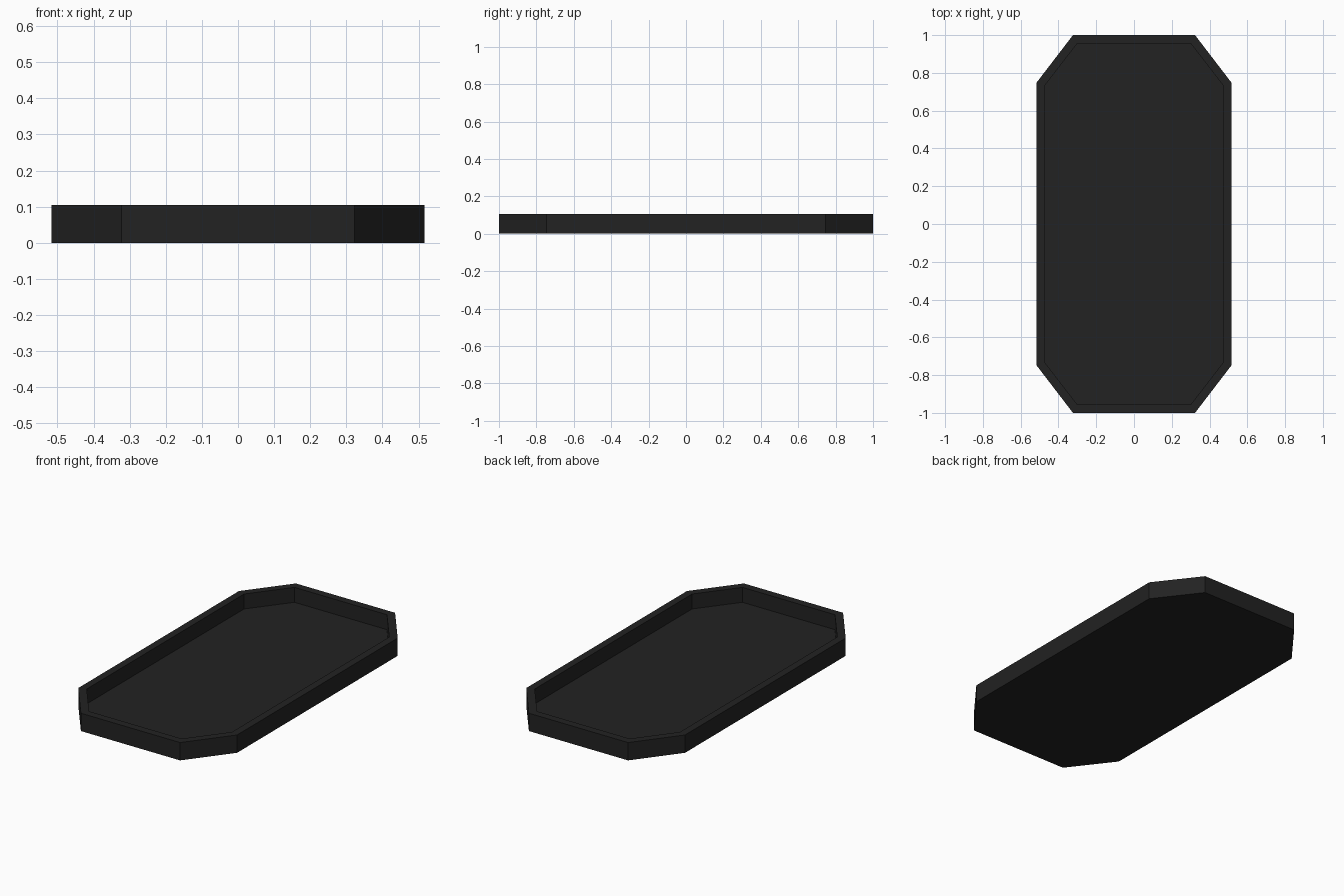
import bpy, bmesh

if "Cube" in bpy.data.objects:
    bpy.data.objects.remove(bpy.data.objects["Cube"])

HEIGHT, FLOOR = 0.105, 0.017


def octagon(w, l, cx, cy):
    """Rectangle of half sizes w, l whose chamfers start at x = cx and y = cy."""
    return [(cx, -l), (w, -cy), (w, cy), (cx, l),
            (-cx, l), (-w, cy), (-w, -cy), (-cx, -l)]


outer = octagon(0.517, 1.0, 0.323, 0.747)
inner = octagon(0.473, 0.955, 0.301, 0.732)

bm = bmesh.new()


def ring(outline, z):
    return [bm.verts.new((x, y, z)) for x, y in outline]


def bridge(a, b):
    n = len(a)
    for i in range(n):
        j = (i + 1) % n
        bm.faces.new((a[i], a[j], b[j], b[i]))


# Outer wall, flat rim, inner wall, then underside and recessed floor
rings = [ring(outer, 0), ring(outer, HEIGHT), ring(inner, HEIGHT), ring(inner, FLOOR)]
for a, b in zip(rings, rings[1:]):
    bridge(a, b)
bm.faces.new(rings[0][::-1])
bm.faces.new(rings[-1])
bmesh.ops.recalc_face_normals(bm, faces=bm.faces)

mesh = bpy.data.meshes.new("tray")
bm.to_mesh(mesh)
bm.free()

black = bpy.data.materials.new("matte black")
black.diffuse_color = (0.016, 0.016, 0.016, 1)
black.use_nodes = True
black.node_tree.nodes["Principled BSDF"].inputs["Base Color"].default_value = black.diffuse_color
mesh.materials.append(black)

tray = bpy.data.objects.new("tray", mesh)
bpy.context.collection.objects.link(tray)
